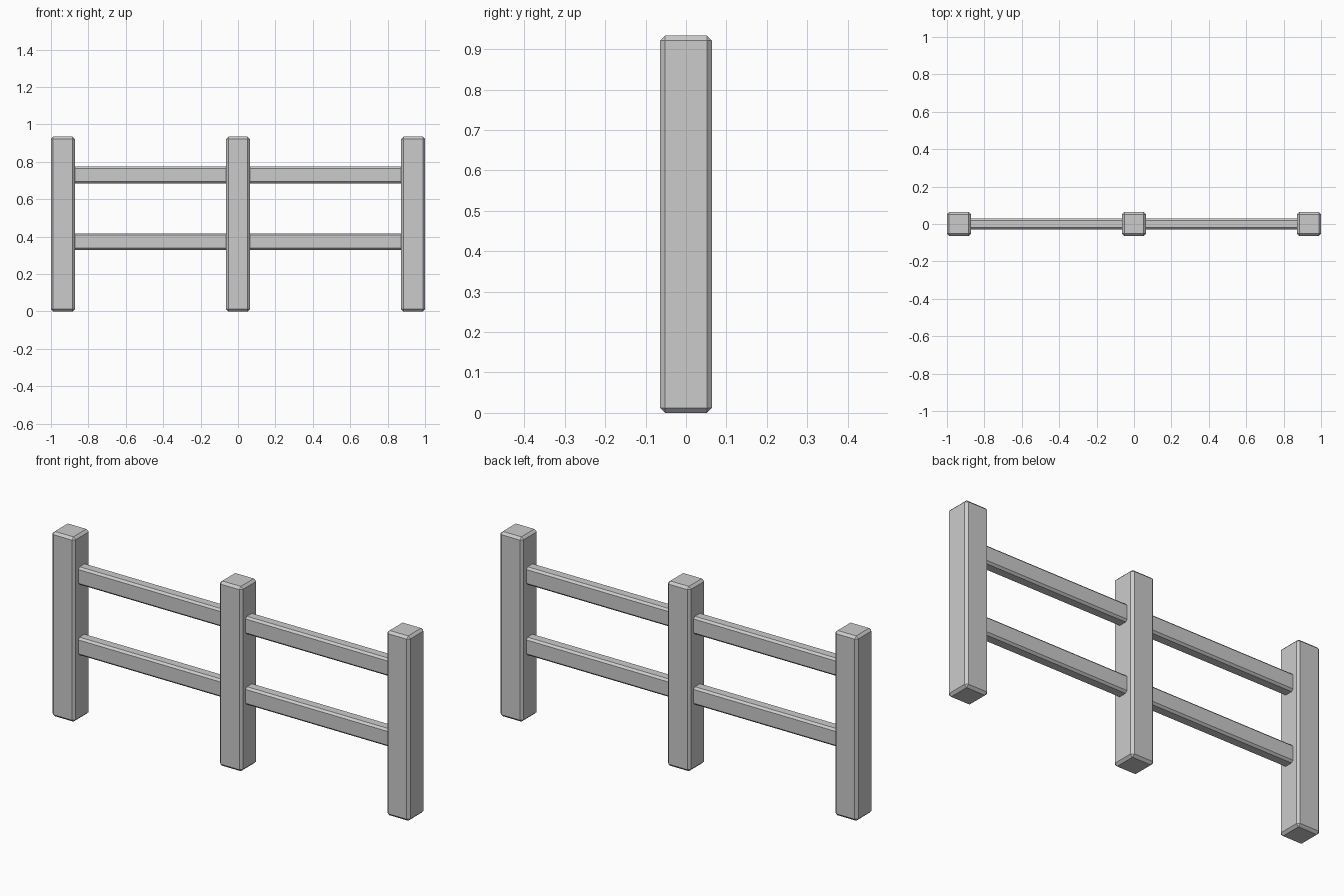
import bpy

# Remove the default cube
cube = bpy.data.objects.get("Cube")
if cube:
    bpy.data.objects.remove(cube, do_unlink=True)

# Single grey material
grey = bpy.data.materials.new("plain_grey")
grey.use_nodes = True
colour = (0.6, 0.6, 0.6, 1)
grey.diffuse_color = colour
grey.node_tree.nodes["Principled BSDF"].inputs["Base Color"].default_value = colour


def beam(name, centre, size, chamfer):
    """Box beam with flat chamfered edges."""
    bpy.ops.mesh.primitive_cube_add(size=1, location=centre)
    obj = bpy.context.object
    obj.name = name
    obj.scale = size
    bpy.ops.object.transform_apply(location=False, rotation=False, scale=True)
    obj.data.materials.append(grey)
    bevel = obj.modifiers.new("chamfer", "BEVEL")
    bevel.width = chamfer
    bevel.segments = 1
    return obj


POST_W, POST_H = 0.128, 0.934
POST_X = 1 - POST_W / 2

# Three upright posts
for name, x in (("right_post", -POST_X), ("middle_post", 0), ("left_post", POST_X)):
    beam(name, (x, 0, POST_H / 2), (POST_W, POST_W, POST_H), 0.012)

# Two rails per bay, with their ends set into the posts
for level, z in (("lower", 0.373), ("upper", 0.729)):
    for side, s in (("right", -1), ("left", 1)):
        beam(f"{level}_{side}_rail", (s * POST_X / 2, 0, z),
             (POST_X - 0.06, 0.06, 0.09), 0.01)
